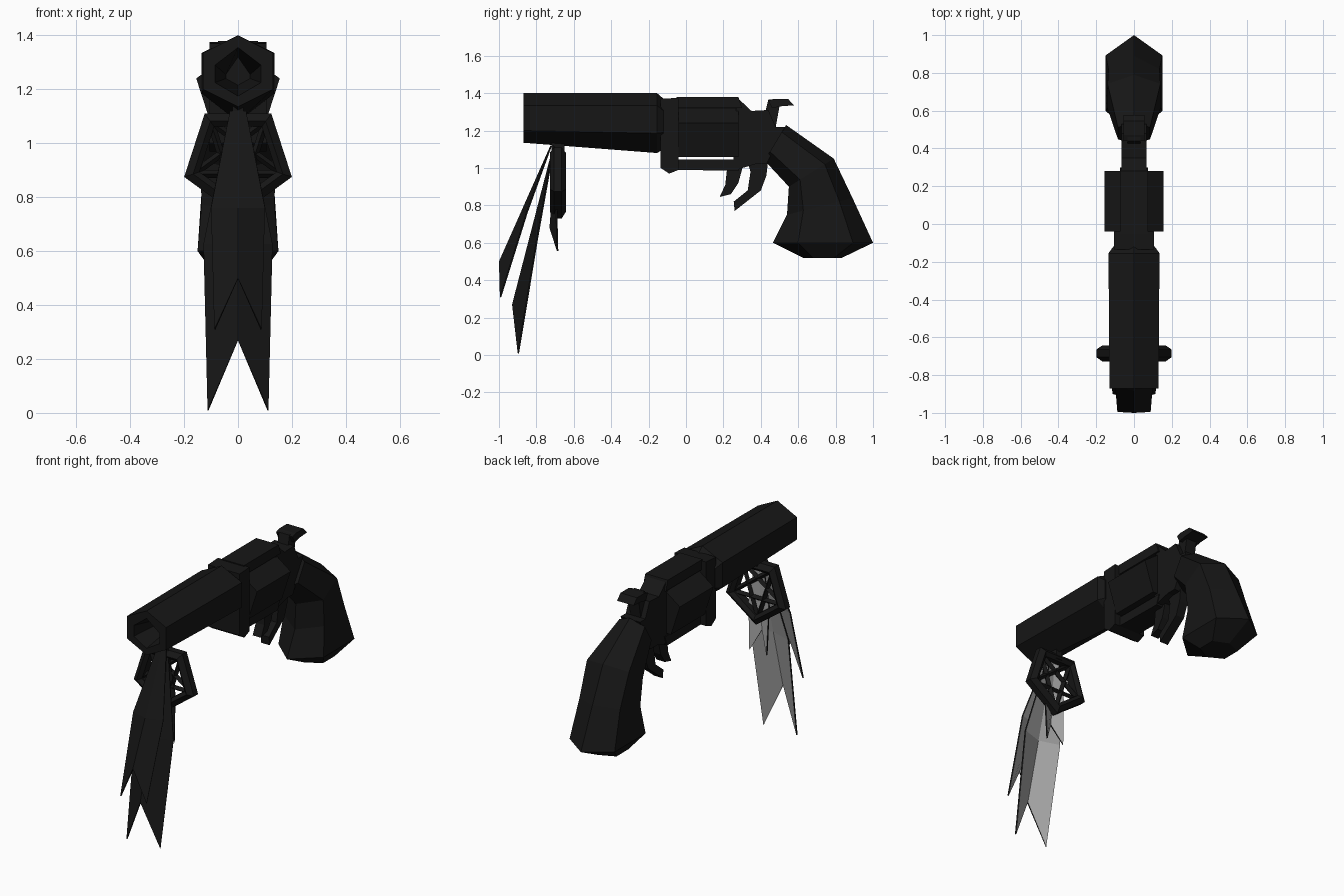
import bpy, bmesh
from math import sin, cos, pi
from mathutils import Vector

if "Cube" in bpy.data.objects:
    bpy.data.objects.remove(bpy.data.objects["Cube"])


def material(name, v):
    m = bpy.data.materials.new(name)
    m.diffuse_color = (v, v, v, 1)
    m.use_nodes = True
    m.node_tree.nodes["Principled BSDF"].inputs["Base Color"].default_value = m.diffuse_color
    return m


BLACK = material("black", 0.008)
GREY = material("lining_grey", 0.4)


def finish(name, bm, recalc=True):
    if recalc:
        bmesh.ops.recalc_face_normals(bm, faces=bm.faces)
    me = bpy.data.meshes.new(name)
    bm.to_mesh(me)
    bm.free()
    me.materials.append(BLACK)
    ob = bpy.data.objects.new(name, me)
    bpy.context.collection.objects.link(ob)
    return ob


def loft(name, rings):
    """Skin a series of equal-length point rings and cap both ends."""
    bm = bmesh.new()
    vs = [[bm.verts.new(p) for p in r] for r in rings]
    n = len(rings[0])
    for a, b in zip(vs, vs[1:]):
        for i in range(n):
            j = (i + 1) % n
            bm.faces.new((a[i], a[j], b[j], b[i]))
    bm.faces.new(vs[0])
    bm.faces.new(vs[-1])
    return finish(name, bm)


def prism(name, profile, w):
    """Extrude a side (y, z) profile across x."""
    return loft(name, [[(x, y, z) for y, z in profile] for x in (-w, w)])


def ngon(n, r, start):
    return [(r * cos(start + 2 * pi * i / n), r * sin(start + 2 * pi * i / n)) for i in range(n)]


# Barrel: pointed hexagon, with a tapering bore folded back into the muzzle
def barrel_ring(y, w, top, bottom, lower):
    return [(0, y, top), (w, y, top - .065), (w, y, lower),
            (0, y, bottom), (-w, y, lower), (-w, y, top - .065)]


loft("barrel", [
    barrel_ring(-.62, .045, 1.32, 1.215, 1.24),
    barrel_ring(-.87, .085, 1.355, 1.175, 1.225),
    barrel_ring(-.87, .13, 1.40, 1.135, 1.20),
    barrel_ring(-.155, .135, 1.40, 1.08, 1.185),
    barrel_ring(-.12, .11, 1.37, 1.10, 1.19)])

# Five-sided cylinder
loft("cylinder", [[(x, y, z + 1.19) for x, z in ngon(5, .163, pi / 2)] for y in (-.04, .28)])

# Frame around the cylinder window
prism("frame_front", [(-.135, 1.37), (-.04, 1.375), (-.04, .99), (-.09, .97), (-.135, 1.0)], .105)
prism("top_strap", [(-.05, 1.38), (.28, 1.38), (.30, 1.32), (-.05, 1.32)], .075)
prism("bottom_strap", [(-.05, 1.045), (.30, 1.045), (.28, .985), (-.05, .99)], .07)
rear = [(.27, 1.38), (.35, 1.305), (.44, 1.31), (.48, 1.22), (.53, 1.22),
        (.43, 1.02), (.37, 1.02), (.25, .985)]
prism("frame_rear", rear, .065)

# Trigger, rear guard claw and hammer
prism("trigger", [(.22, 1.0), (.21, .91), (.18, .845), (.24, .86), (.28, .92), (.31, 1.03)], .028)
prism("guard_claw", [(.33, 1.03), (.345, .98), (.33, .88), (.255, .82), (.26, .77),
                     (.40, .88), (.43, .96), (.44, 1.05)], .028)
prism("hammer", [(.41, 1.24), (.44, 1.365), (.50, 1.37), (.50, 1.33), (.48, 1.22)], .035)
prism("hammer_spur", [(.44, 1.36), (.47, 1.37), (.545, 1.37), (.577, 1.335), (.51, 1.33), (.46, 1.32)], .055)


# Grip: pointed hexagonal sections from the frame to the flared butt
def grip_ring(front, back, w):
    f, b = Vector((0, *front)), Vector((0, *back))
    at = lambda t, x: f.lerp(b, t) + Vector((x, 0, 0))
    return [f, at(.25, w), at(.8, w), b, at(.8, -w), at(.25, -w)]


loft("grip", [grip_ring(*s) for s in (
    ((.42, 1.04), (.535, 1.23), .085),
    ((.55, .90), (.79, 1.05), .14),
    ((.54, .75), (.89, .84), .135),
    ((.465, .60), (1.0, .60), .15),
    ((.63, .518), (.83, .518), .09))])

# Five-sided charm ring with star bars, point down
CY, CZ = -.685, .94
bm = bmesh.new()
rows = []
for i in range(5):
    a = -pi / 2 + 2 * pi * i / 5
    rows.append([bm.verts.new(((.175 + u) * cos(a), CY + v, CZ + (.175 + u) * sin(a)))
                 for u, v in ((.035, -.02), (.035, .02), (0, .043), (-.025, .025), (-.025, -.025), (0, -.043))])
for i in range(5):
    a, b = rows[i], rows[(i + 1) % 5]
    for j in range(6):
        k = (j + 1) % 6
        bm.faces.new((a[j], a[k], b[k], b[j]))
finish("charm_ring", bm)

tips = [Vector((x, CY, z + CZ)) for x, z in ngon(5, .175, -pi / 2)]
for i in range(5):
    p, q = tips[i], tips[(i + 2) % 5]
    d = (q - p).normalized()
    side = d.cross(Vector((0, 1, 0)))
    up = Vector((0, 1, 0))
    loft("star_bar", [[e + side * s * .014 + up * t * .018 for s, t in ((1, 0), (0, 1), (-1, 0), (0, -1))]
                      for e in (p, q)])

# Small link hanging the charm from the barrel
prism("charm_link", [(-.72, 1.15), (-.65, 1.15), (-.65, 1.07), (-.72, 1.07)], .02)


# Creased ribbons with swallow-tail ends and a grey lining
def ribbon(name, top, notch, tip, w_mid, w_tip, fold):
    bm = bmesh.new()
    t, n, e = (Vector((0, *p)) for p in (top, notch, tip))
    mid = t.lerp(n, .58)
    back = Vector((0, fold, 0))
    X = Vector((1, 0, 0))
    rows = [(t - X * .03, t, t + X * .03),
            (mid + back - X * w_mid, mid, mid + back + X * w_mid),
            (e - X * w_tip, n, e + X * w_tip)]
    vs = [[bm.verts.new(p) for p in r] for r in rows]
    for a, b in zip(vs, vs[1:]):
        for i in (0, 1):
            bm.faces.new((a[i], b[i], b[i + 1], a[i + 1]))
    ob = finish(name, bm, recalc=False)
    ob.data.materials.append(GREY)
    s = ob.modifiers.new("thickness", "SOLIDIFY")
    s.thickness, s.offset = .008, -1
    s.material_offset, s.material_offset_rim = 1, 0


ribbon("ribbon_front", (-.725, 1.12), (-1.0, .50), (-.995, .31), .10, .088, .03)
ribbon("ribbon_long", (-.71, 1.12), (-.93, .27), (-.90, .01), .128, .113, .04)
ribbon("ribbon_short", (-.70, 1.08), (-.73, .68), (-.69, .555), .07, .06, .02)
